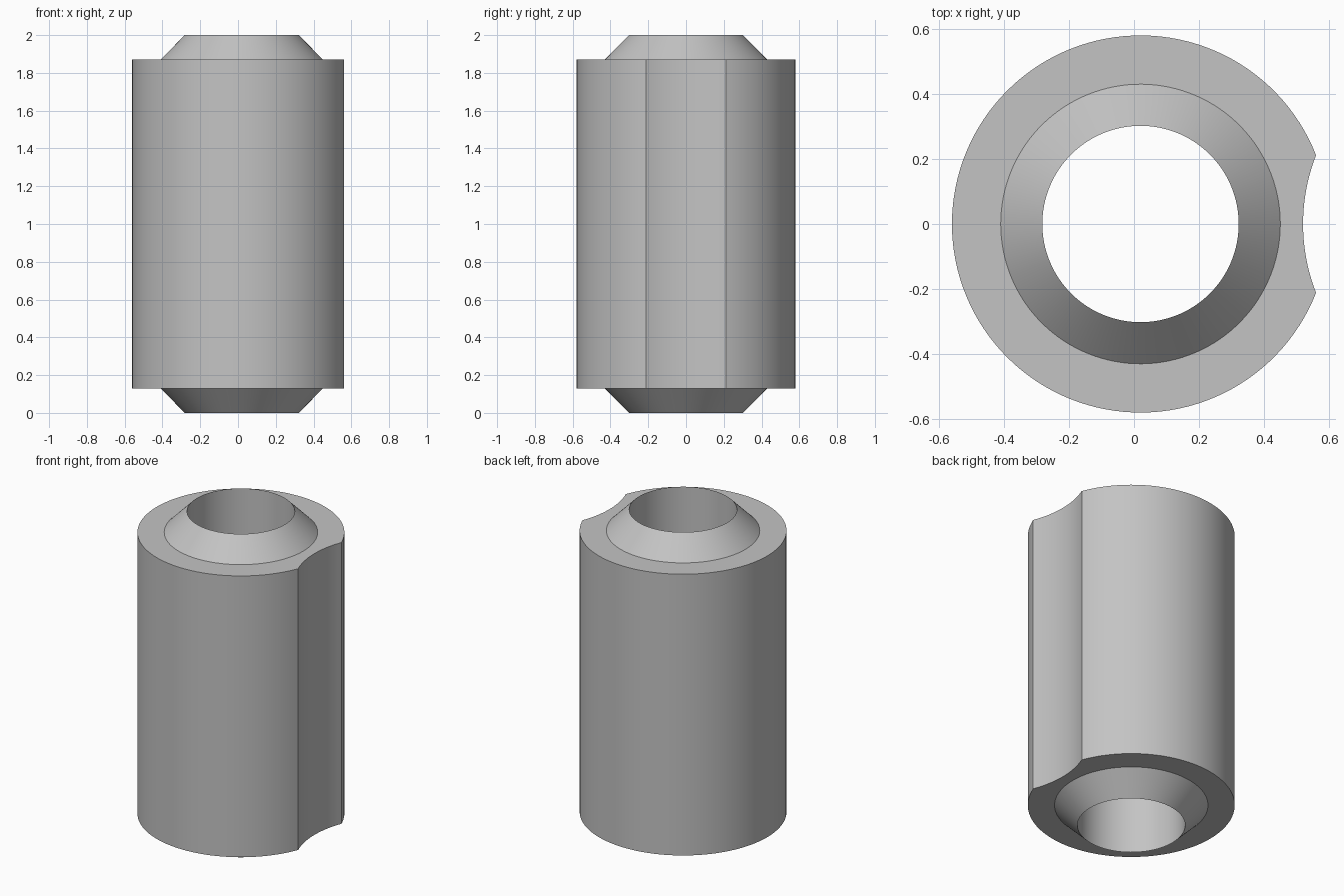
import bpy, bmesh, math

if "Cube" in bpy.data.objects:
    bpy.data.objects.remove(bpy.data.objects["Cube"])

CX = 0.02            # bore axis offset
R_BODY, R_CONE, R_BORE = 0.58, 0.43, 0.302
Z_LOW, Z_HIGH, TOP = 0.13, 1.87, 2.0
GROOVE_DIST = 1.08   # groove arc centre from the bore axis, same radius as the body
HALF = math.acos(GROOVE_DIST / 2 / R_BODY)


def outer_radius(a):
    """Body radius at angle a, with the concave side groove."""
    if abs(a) >= HALF:
        return R_BODY
    return GROOVE_DIST * math.cos(a) - math.sqrt(R_BODY**2 - (GROOVE_DIST * math.sin(a))**2)


# Angles: fine steps across the groove, then around the rest
N_GROOVE, N_REST = 24, 112
angles = [-HALF + 2 * HALF * i / N_GROOVE for i in range(N_GROOVE)]
angles += [HALF + (2 * math.pi - 2 * HALF) * i / N_REST for i in range(N_REST)]

# Closed cross-section swept round the axis: bore, cone collars and body
bm = bmesh.new()
rings = []
for a in angles:
    r = outer_radius(a)
    section = [(R_BORE, 0), (R_CONE, Z_LOW), (r, Z_LOW),
               (r, Z_HIGH), (R_CONE, Z_HIGH), (R_BORE, TOP)]
    rings.append([bm.verts.new((CX + p * math.cos(a), p * math.sin(a), z)) for p, z in section])
for i, ring in enumerate(rings):
    nxt = rings[(i + 1) % len(rings)]
    for j in range(6):
        k = (j + 1) % 6
        bm.faces.new((ring[j], nxt[j], nxt[k], ring[k]))
bmesh.ops.recalc_face_normals(bm, faces=bm.faces)

mesh = bpy.data.meshes.new("grooved_bushing")
bm.to_mesh(mesh)
bm.free()
bushing = bpy.data.objects.new("grooved_bushing", mesh)
bpy.context.collection.objects.link(bushing)

# Plain grey metal
grey = bpy.data.materials.new("light_grey")
grey.diffuse_color = (0.55, 0.55, 0.55, 1)
grey.use_nodes = True
grey.node_tree.nodes["Principled BSDF"].inputs["Base Color"].default_value = grey.diffuse_color
mesh.materials.append(grey)

# Smooth curved walls, sharp rims
bpy.context.view_layer.objects.active = bushing
bushing.select_set(True)
bpy.ops.object.shade_smooth_by_angle(angle=math.radians(30))
